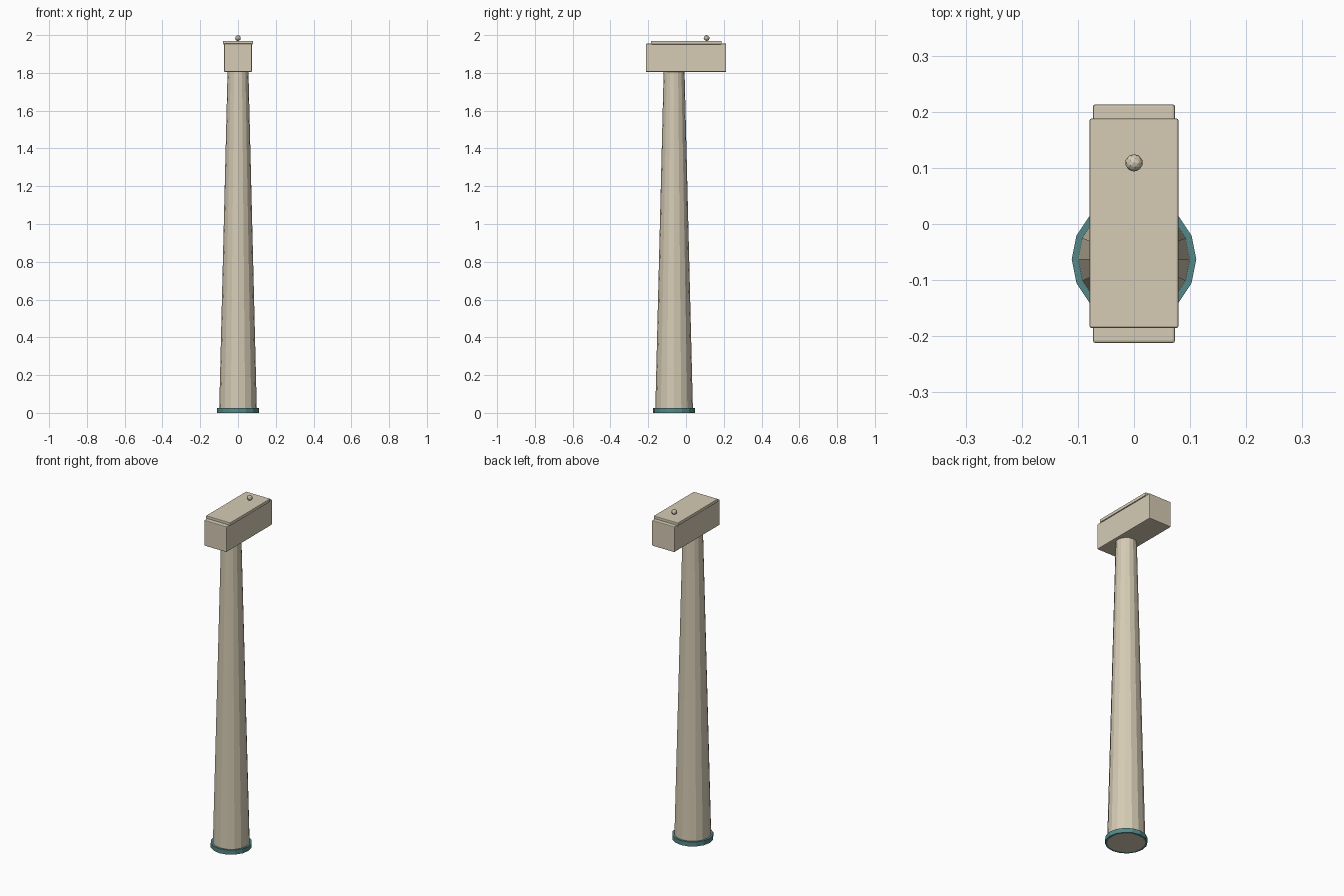
import bpy, bmesh
from mathutils import Matrix

cube = bpy.data.objects.get("Cube")
if cube:
    bpy.data.objects.remove(cube, do_unlink=True)


def material(name, rgb):
    mat = bpy.data.materials.new(name)
    mat.use_nodes = True
    mat.diffuse_color = (*rgb, 1)
    mat.node_tree.nodes["Principled BSDF"].inputs["Base Color"].default_value = (*rgb, 1)
    return mat


tan = material("warm_tan", (0.67, 0.60, 0.46))
teal = material("muted_teal", (0.09, 0.25, 0.25))

SIDES = 16
TOWER_Y = -0.063


def finish(name, bm, mat):
    bmesh.ops.recalc_face_normals(bm, faces=bm.faces)
    mesh = bpy.data.meshes.new(name)
    bm.to_mesh(mesh)
    bm.free()
    mesh.materials.append(mat)
    obj = bpy.data.objects.new(name, mesh)
    bpy.context.collection.objects.link(obj)
    return obj


def box(name, low, high, mat, bevel):
    bm = bmesh.new()
    size = [h - l for l, h in zip(low, high)]
    centre = [(l + h) / 2 for l, h in zip(low, high)]
    bmesh.ops.create_cube(bm, size=1, matrix=Matrix.Translation(centre) @ Matrix.Diagonal((*size, 1)))
    obj = finish(name, bm, mat)
    mod = obj.modifiers.new("soft_edges", "BEVEL")
    mod.width = bevel
    mod.segments = 2
    return obj


# Tapered tower
bm = bmesh.new()
height = 1.82
bmesh.ops.create_cone(bm, cap_ends=True, segments=SIDES, radius1=0.1, radius2=0.055, depth=height,
                      matrix=Matrix.Translation((0, TOWER_Y, height / 2)))
tower = finish("tower", bm, tan)

# Base collar: a square section spun around the tower axis
bm = bmesh.new()
section = [(0.098, 0), (0.111, 0), (0.111, 0.026), (0.098, 0.026)]
verts = [bm.verts.new((r, TOWER_Y, z)) for r, z in section]
edges = [bm.edges.new((verts[i], verts[i - 1])) for i in range(len(verts))]
bmesh.ops.spin(bm, geom=verts + edges, cent=(0, TOWER_Y, 0), axis=(0, 0, 1),
               angle=6.2831853, steps=SIDES)
bmesh.ops.remove_doubles(bm, verts=bm.verts, dist=0.0005)
finish("base_collar", bm, teal)

# Housing on top of the tower, with its lid
box("housing", (-0.073, -0.212, 1.805), (0.073, 0.213, 1.955), tan, 0.004)
box("housing_lid", (-0.079, -0.185, 1.951), (0.079, 0.188, 1.97), tan, 0.003)

# Small faceted sensor ball
bm = bmesh.new()
bmesh.ops.create_icosphere(bm, subdivisions=2, radius=0.0155,
                           matrix=Matrix.Translation((0, 0.109, 1.9845)))
finish("sensor_ball", bm, tan)
